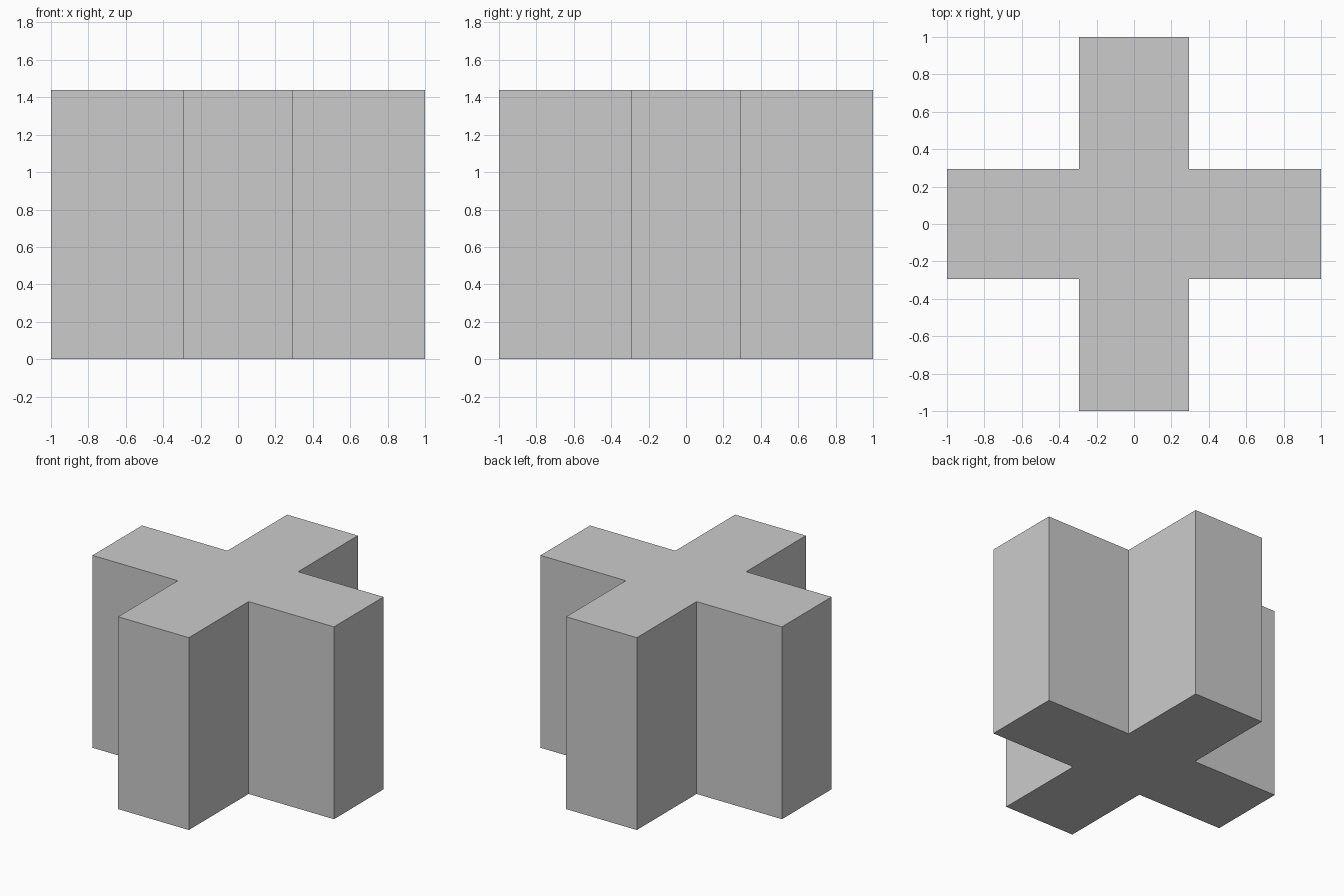
import bpy, bmesh, random
from mathutils import Vector

if "Cube" in bpy.data.objects:
    bpy.data.objects.remove(bpy.data.objects["Cube"])

random.seed(7)
W, L, H = 0.293, 1.0, 1.44


def add_object(name, mesh):
    ob = bpy.data.objects.new(name, mesh)
    bpy.context.scene.collection.objects.link(ob)
    return ob


def from_bmesh(name, bm):
    me = bpy.data.meshes.new(name)
    bm.to_mesh(me)
    bm.free()
    return add_object(name, me)


def hull(name, points):
    bm = bmesh.new()
    for p in points:
        bm.verts.new(p)
    bmesh.ops.convex_hull(bm, input=bm.verts[:])
    bmesh.ops.recalc_face_normals(bm, faces=bm.faces[:])
    ob = from_bmesh(name, bm)
    ob.hide_render = True
    return ob


def boolean(ob, cutter, operation):
    mod = ob.modifiers.new("cut", 'BOOLEAN')
    mod.operation, mod.solver, mod.object = operation, 'EXACT', cutter
    dg = bpy.context.evaluated_depsgraph_get()
    me = bpy.data.meshes.new_from_object(ob.evaluated_get(dg))
    ob.modifiers.clear()
    ob.data = me


def split_off(body, name, points):
    """Separate the part of the body inside a convex hull, flush with the rest."""
    cutter = hull(name + "_cutter", points)
    piece = add_object(name, body.data.copy())
    boolean(piece, cutter, 'INTERSECT')
    boolean(body, cutter, 'DIFFERENCE')
    bpy.data.objects.remove(cutter)
    return piece


def shatter(piece, seeds):
    """Divide a convex piece into flush-fitting cells around the seeds."""
    seeds = [Vector(s) for s in seeds]
    for i, a in enumerate(seeds):
        bm = bmesh.new()
        bm.from_mesh(piece.data)
        for b in seeds:
            if b is a or not bm.faces:
                continue
            cut = bmesh.ops.bisect_plane(
                bm, geom=bm.verts[:] + bm.edges[:] + bm.faces[:], dist=1e-6,
                plane_co=(a + b) / 2, plane_no=b - a, clear_outer=True)
            edges = [e for e in cut['geom_cut']
                     if isinstance(e, bmesh.types.BMEdge) and e.is_boundary]
            if edges:
                bmesh.ops.edgeloop_fill(bm, edges=edges)
        if bm.faces:
            bmesh.ops.recalc_face_normals(bm, faces=bm.faces[:])
            from_bmesh(f"{piece.name}_{i + 1}", bm)
        else:
            bm.free()
    bpy.data.objects.remove(piece)


def scatter(n, lo, hi):
    return [[random.uniform(a, b) for a, b in zip(lo, hi)] for _ in range(n)]


# Cross-shaped pillar: one arm corner repeated by quarter turns, then extruded
outline = []
corner = [(L, -W), (L, W), (W, W)]
for _ in range(4):
    outline += corner
    corner = [(-y, x) for x, y in corner]
bm = bmesh.new()
base = bm.faces.new([bm.verts.new((x, y, 0)) for x, y in outline])
top = bmesh.ops.extrude_face_region(bm, geom=[base])['geom']
bmesh.ops.translate(bm, vec=(0, 0, H),
                    verts=[v for v in top if isinstance(v, bmesh.types.BMVert)])
bmesh.ops.recalc_face_normals(bm, faces=bm.faces[:])
body = from_bmesh("cross_pillar", bm)

# Cracked lower corner of the front arm
front = split_off(body, "front_shard", [
    (.04, -1.05, .69), (.27, -1.05, .02), (.5, -1.05, .02),
    (.5, -1.05, .98), (.35, -1.05, .94), (.35, -.59, .7), (.35, -.9, .05)])
shatter(front, scatter(14, (.15, -1, .1), (.29, -.75, .8)))

# Large upper wedge of the front arm
split_off(body, "front_wedge", [
    (-.14, -.31, 1.6), (.35, -.95, 1.6), (.6, -.31, 1.6),
    (.4, -.59, .73), (.4, -.31, 1.0)])

# Cracked upper half of the back arm
back = split_off(body, "back_shard", [
    (-.5, .6, 1.6), (.5, .48, 1.6), (-.5, .32, .72), (.5, .32, .78),
    (-.5, 1.2, .66), (.5, 1.2, .75), (-.5, 1.2, 1.6), (.5, 1.2, 1.6)])
shatter(back, scatter(18, (-.29, .4, .8), (.29, 1, 1.44)))
